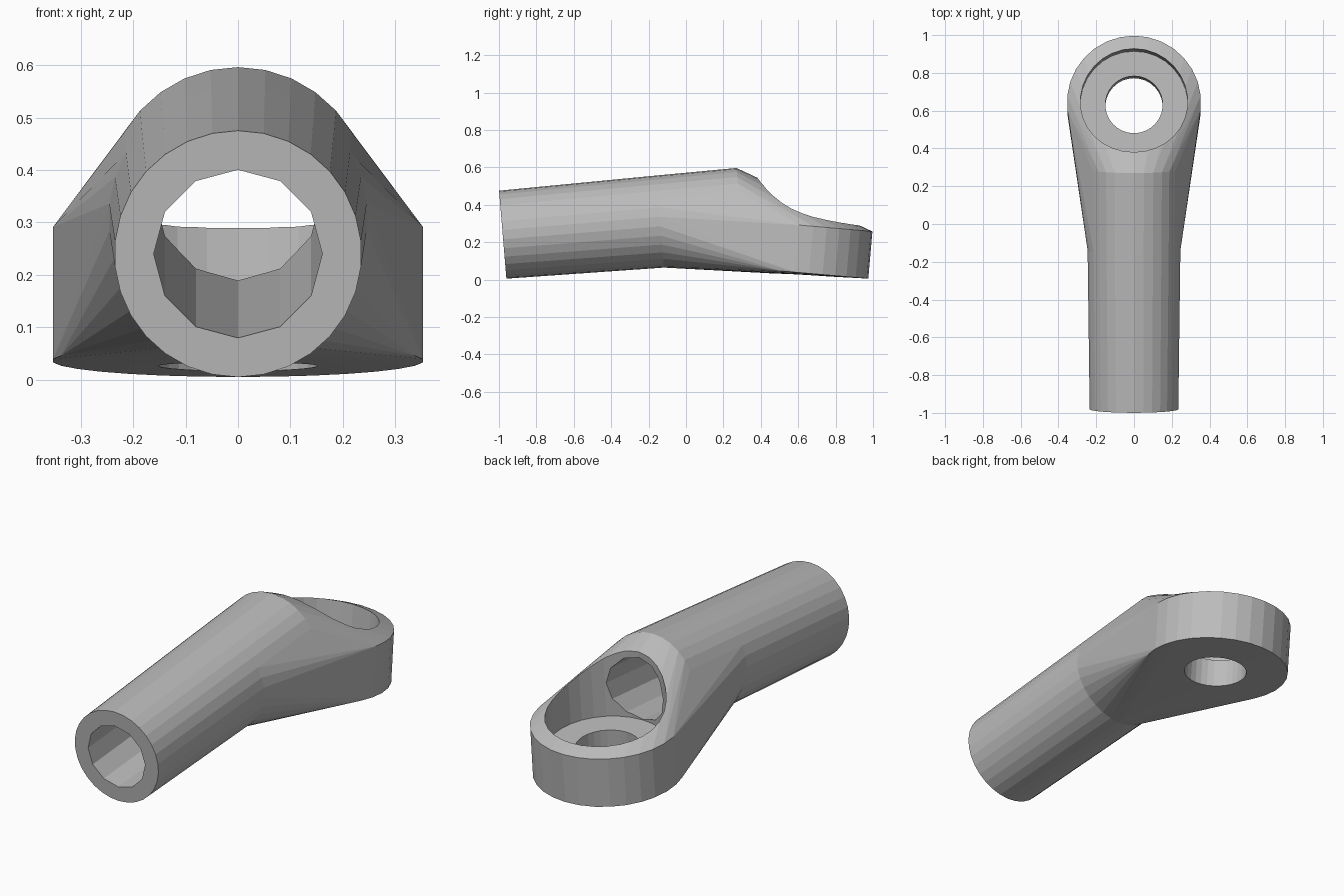
import bpy, bmesh
from math import sin, cos, pi, radians
from mathutils import Vector

cube = bpy.data.objects.get("Cube")
if cube:
    bpy.data.objects.remove(cube, do_unlink=True)

SIDES = 30
X = Vector((1, 0, 0))

# Tube axis rises towards the back, eyelet axis leans back
TILT = radians(4.76)
TUBE_START = Vector((0, -0.98, 0.24))
TUBE_AXIS = Vector((0, cos(TILT), sin(TILT)))
EYE_START = Vector((0, 0.621, 0.036))
EYE_AXIS = Vector((0, sin(radians(5)), cos(radians(5))))


def ring(bm, start, axis, along, radius, sides=SIDES):
    """Circle of vertices around an axis in the yz plane."""
    up = X.cross(axis)
    return [bm.verts.new(start + axis * along + radius *
                         (X * sin(2 * pi * i / sides) + up * cos(2 * pi * i / sides)))
            for i in range(sides)]


def bridge(bm, a, b):
    for i in range(len(a)):
        j = (i + 1) % len(a)
        bm.faces.new((a[i], a[j], b[j], b[i]))


def finish(bm, name):
    bmesh.ops.recalc_face_normals(bm, faces=bm.faces[:])
    mesh = bpy.data.meshes.new(name)
    bm.to_mesh(mesh)
    bm.free()
    obj = bpy.data.objects.new(name, mesh)
    bpy.context.collection.objects.link(obj)
    return obj


def cutter(name, start, axis, low, high, radius, sides=SIDES):
    bm = bmesh.new()
    a = ring(bm, start, axis, low, radius, sides)
    b = ring(bm, start, axis, high, radius, sides)
    bridge(bm, a, b)
    bm.faces.new(a)
    bm.faces.new(b)
    obj = finish(bm, name)
    obj.hide_render = True
    return obj


# Blended head: hull of the tube's rear part and the eyelet disc
bm = bmesh.new()
neck = ring(bm, TUBE_START, TUBE_AXIS, 0.845, 0.247)
ring(bm, TUBE_START, TUBE_AXIS, 1.275, 0.2515)
ring(bm, EYE_START, EYE_AXIS, 0, 0.355)
ring(bm, EYE_START, EYE_AXIS, 0.253, 0.355)
bmesh.ops.convex_hull(bm, input=bm.verts[:])
neck_set = set(neck)
cap = [f for f in bm.faces if all(v in neck_set for v in f.verts)]
bmesh.ops.delete(bm, geom=cap, context='FACES')
neck = [v for v in neck if v.is_valid]
if len(neck) < SIDES or any(not v.link_faces for v in neck):
    raise RuntimeError("neck ring is broken")

# Slightly flared tube running forward from the neck
front = ring(bm, TUBE_START, TUBE_AXIS, 0, 0.236)
bridge(bm, front, neck)
bm.faces.new(front)
bmesh.ops.delete(bm, geom=[v for v in bm.verts if not v.link_faces], context='VERTS')
body = finish(bm, "socket_fitting")

# Bowl, bolt hole and tube bore
cutters = [
    cutter("bowl_cutter", EYE_START, EYE_AXIS, 0.125, 1.0, 0.284),
    cutter("hole_cutter", EYE_START, EYE_AXIS, -0.2, 0.2, 0.152),
    cutter("bore_cutter", TUBE_START, TUBE_AXIS, -0.1, 1.45, 0.161, 12),
]
for c in cutters:
    mod = body.modifiers.new(c.name, 'BOOLEAN')
    mod.operation = 'DIFFERENCE'
    mod.solver = 'EXACT'
    mod.object = c
bpy.context.view_layer.update()
deps = bpy.context.evaluated_depsgraph_get()
result = bpy.data.meshes.new_from_object(body.evaluated_get(deps))
body.modifiers.clear()
body.data = result
for c in cutters:
    bpy.data.objects.remove(c, do_unlink=True)

# Single plain grey
grey = bpy.data.materials.new("plain_grey")
grey.use_nodes = True
colour = (0.5, 0.5, 0.5, 1)
grey.diffuse_color = colour
grey.node_tree.nodes["Principled BSDF"].inputs["Base Color"].default_value = colour
body.data.materials.clear()
body.data.materials.append(grey)
for p in body.data.polygons:
    p.material_index = 0
    p.use_smooth = False
